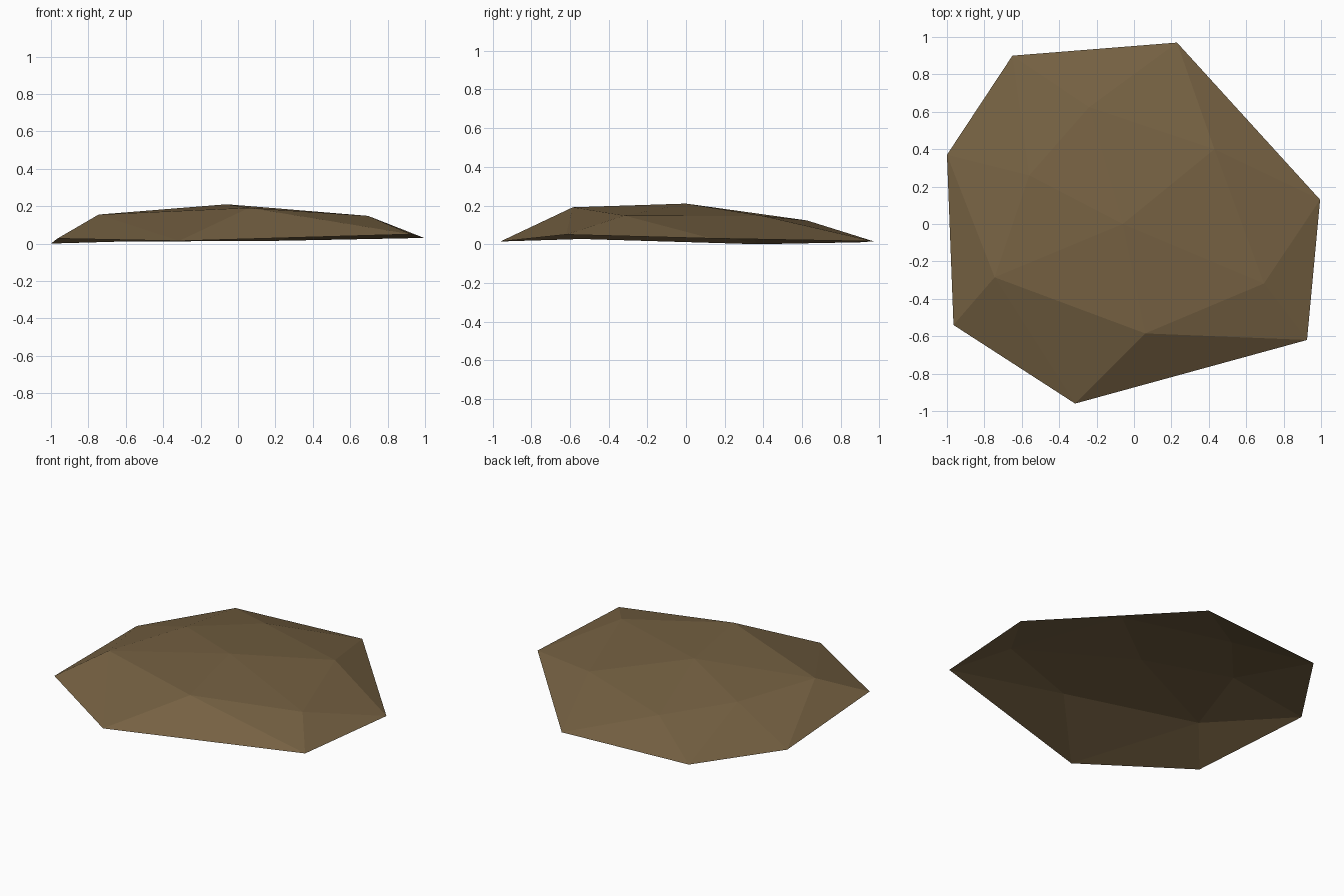
import bpy
import bmesh

cube = bpy.data.objects.get("Cube")
if cube:
    bpy.data.objects.remove(cube, do_unlink=True)

# Earth brown
brown = bpy.data.materials.new("earth_brown")
brown.use_nodes = True
colour = (0.18, 0.12, 0.055, 1.0)
brown.diffuse_color = colour
shader = next(n for n in brown.node_tree.nodes if n.type == "BSDF_PRINCIPLED")
shader.inputs["Base Color"].default_value = colour
shader.inputs["Roughness"].default_value = 0.9

# Ground rim, shoulder ring and peak, counterclockwise from above
rim_points = [(-1, .37, 0), (-.965, -.54, .027), (-.315, -.96, .014),
              (.925, -.62, .05), (.995, .13, .03), (.23, .97, .015), (-.65, .9, .01)]
shoulder_points = [(-.745, -.285, .155), (.06, -.585, .191), (.695, -.318, .148),
                   (.43, .4, .146), (-.24, .625, .123), (-.56, .26, .157)]
peak_point = (-.06, 0, .21)

bm = bmesh.new()
rim = [bm.verts.new(p) for p in rim_points]
shoulder = [bm.verts.new(p) for p in shoulder_points]
peak = bm.verts.new(peak_point)

# Cap: a fan around the peak
for i, vert in enumerate(shoulder):
    bm.faces.new((vert, shoulder[(i + 1) % len(shoulder)], peak))

# Slopes: stitch the shoulder to the rim, stepping along each ring in turn
r = s = 0
for step in "R" + "RS" * len(shoulder):
    a, b = shoulder[s % len(shoulder)], rim[r % len(rim)]
    if step == "R":
        r += 1
        bm.faces.new((a, b, rim[r % len(rim)]))
    else:
        s += 1
        bm.faces.new((a, b, shoulder[s % len(shoulder)]))

# Open-bottomed faceted mound
mesh = bpy.data.meshes.new("dirt_mound")
bm.to_mesh(mesh)
bm.free()
mesh.materials.append(brown)
mound = bpy.data.objects.new("dirt_mound", mesh)
bpy.context.collection.objects.link(mound)
